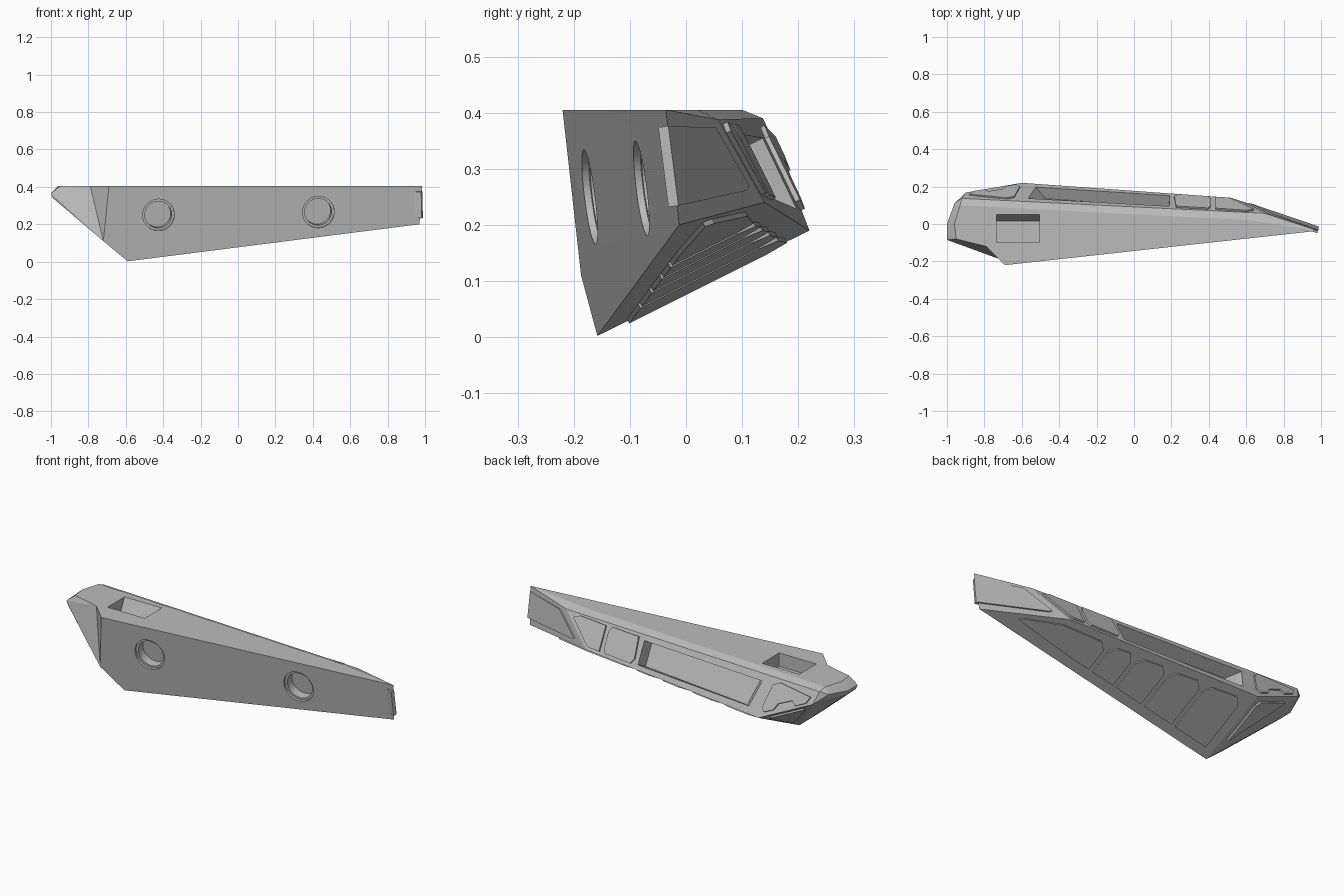
import bpy, bmesh
from math import radians
from mathutils import Vector

if "Cube" in bpy.data.objects:
    bpy.data.objects.remove(bpy.data.objects["Cube"], do_unlink=True)

GREY = (0.5, 0.5, 0.5, 1)
metal = bpy.data.materials.new("plain_grey")
metal.use_nodes = True
metal.diffuse_color = GREY
metal.node_tree.nodes["Principled BSDF"].inputs["Base Color"].default_value = GREY


def finish(name, bm):
    bmesh.ops.recalc_face_normals(bm, faces=bm.faces)
    mesh = bpy.data.meshes.new(name)
    bm.to_mesh(mesh)
    bm.free()
    mesh.materials.append(metal)
    obj = bpy.data.objects.new(name, mesh)
    bpy.context.collection.objects.link(obj)
    return obj


def hull(name, points):
    bm = bmesh.new()
    for p in points:
        bm.verts.new(p)
    result = bmesh.ops.convex_hull(bm, input=bm.verts)
    loose = [v for v in bm.verts if not v.link_faces]
    bmesh.ops.delete(bm, geom=loose, context='VERTS')
    bmesh.ops.dissolve_limit(bm, angle_limit=radians(0.5), verts=bm.verts, edges=bm.edges)
    return finish(name, bm)


def combine(target, tool, operation):
    mod = target.modifiers.new("combine", 'BOOLEAN')
    mod.operation, mod.solver, mod.object = operation, 'EXACT', tool
    bpy.context.view_layer.objects.active = target
    bpy.ops.object.modifier_apply(modifier=mod.name)
    bpy.data.objects.remove(tool, do_unlink=True)


def plane(a, b, c, outward):
    a, b, c = Vector(a), Vector(b), Vector(c)
    n = (b - a).cross(c - a).normalized()
    return a, n if n.dot(Vector(outward)) > 0 else -n


def on_plane(pair, pl, axis):
    """Fill in the missing coordinate so that the point lies on the plane."""
    p = list(pair)
    p.insert(axis, 0)
    p = Vector(p)
    p[axis] = (pl[0] - p).dot(pl[1]) / pl[1][axis]
    return p


def plate(name, outline, pl, axis=2, up=0.009, down=0.01, slide=None):
    """Prism over an outline on a plane; slide moves chosen inner corners."""
    bm = bmesh.new()
    base = [on_plane(q, pl, axis) for q in outline]
    top = [bm.verts.new(p + pl[1] * up) for p in base]
    low = []
    for i, p in enumerate(base):
        shift = Vector((slide or {}).get(i, (0, 0, 0)))
        low.append(bm.verts.new(p - pl[1] * down + shift))
    bm.faces.new(top)
    bm.faces.new(low[::-1])
    for i in range(len(top)):
        j = (i + 1) % len(top)
        bm.faces.new((top[i], low[i], low[j], top[j]))
    return finish(name, bm)


# Key corners
front_top, front_side, keel = (-.69, -.22, .405), (-.72, -.187, .11), (-.59, -.158, .002)
step_top = (-.79, -.12, .405)
tip_top, tip_low = (.985, -.036, .405), (.97, -.012, .2)
ridge_back, ridge_tip = (-.6, .22, .19), (.52, .14, .24)
edge_nose, edge_tip = (-.92, .137, .39), (.7, .057, .388)
top_nose, top_tip = (-.93, .1, .405), (.62, .02, .405)
nose_ridge = (-.9, .168, .325)

back = plane(ridge_back, ridge_tip, edge_tip, (0, 1, 0))
under = plane(keel, tip_low, ridge_tip, (0, 0, -1))
nose_under = plane(keel, ridge_back, nose_ridge, (-1, 0, -1))
tip_face = plane(ridge_tip, tip_low, edge_tip, (1, 1, 0))
front = plane(front_top, keel, tip_top, (0, -1, 0))

# Main wedge and nose, joined
body = hull("wedge_body", [front_top, front_side, keel, step_top, tip_top, tip_low,
                           ridge_back, ridge_tip, edge_nose, edge_tip,
                           top_nose, top_tip, nose_ridge])
nose = hull("nose", [step_top, front_side, keel, ridge_back, nose_ridge, edge_nose, top_nose,
                     (-.95, -.08, .405), (-.96, 0, .405), (-1, -.085, .365), (-.99, -.083, .34),
                     (-1, 0, .365), (-.99, 0, .34), (-.96, .11, .375)])
combine(body, nose, 'UNION')

# Two stepped round sockets in the front face
for x, z in ((-.425, .25), (.43, .265)):
    centre = on_plane((x, z), front, 1)
    for radius, depth in ((.085, .012), (.072, .06)):
        bm = bmesh.new()
        bmesh.ops.create_cone(bm, cap_ends=True, segments=40, radius1=radius,
                              radius2=radius, depth=depth * 2)
        cutter = finish("socket_cutter", bm)
        cutter.matrix_world = front[1].to_track_quat('Z', 'Y').to_matrix().to_4x4()
        cutter.location = centre
        bpy.context.view_layer.update()
        combine(body, cutter, 'DIFFERENCE')

# Pocket in the top with one sloping wall
pocket = [(x, y, z) for x in (-.735, -.505)
          for y, z in ((-.1, .45), (-.1, .33), (.015, .33), (.05, .405), (.05, .45))]
combine(body, hull("pocket_cutter", pocket), 'DIFFERENCE')

# Long recess in the back face
recess = plate("recess_cutter", [(-.55, .198), (-.59, .137), (.19, .095), (.19, .152)],
               back, up=.03, down=.07, slide={0: (.08, 0, 0), 1: (.08, 0, 0)})
combine(body, recess, 'DIFFERENCE')

# Raised panels on the back
plate("back_square_panel", [(.225, .088), (.395, .078), (.41, .09), (.41, .13),
                            (.395, .141), (.235, .152), (.215, .14)], back)
plate("back_pointed_panel", [(.435, .077), (.6, .066), (.64, .072), (.52, .129),
                             (.5, .134), (.435, .138)], back)
plate("nose_back_panel", [(-.88, .152), (-.86, .168), (-.8, .178), (-.78, .167), (-.7, .18),
                          (-.68, .196), (-.63, .204), (-.61, .195), (-.64, .14),
                          (-.68, .132)], back)

# Raised panel on the tip face, outlined in y and z
plate("tip_panel", [(-.04, .375), (.045, .372), (.105, .268), (.1, .26), (-.022, .233)],
      tip_face, axis=0)


# Row of raised panels along the underside
def low_edge(x):
    return -.11 + .095 * (x + .59)


def high_edge(x):
    return .18 - .071 * (x + .6)


for i, (a, b) in enumerate(((-.54, -.33), (-.305, -.12), (-.095, .075), (.1, .24))):
    c = .035
    plate(f"under_panel_{i + 1}", [(a, low_edge(a)), (b, low_edge(b)), (b, high_edge(b) - c),
                                   (b - c, high_edge(b)), (a + c, high_edge(a)),
                                   (a, high_edge(a) - c)], under)
plate("under_panel_5", [(.265, low_edge(.265)), (.4, low_edge(.4)), (.76, .03), (.74, .045),
                        (.53, .105), (.3, high_edge(.3)), (.265, high_edge(.265) - .035)], under)
plate("nose_under_panel", [(-.63, -.05), (-.63, .165), (-.65, .18), (-.83, .145),
                           (-.82, .125)], nose_under)

# Crisp edges with smooth sockets
bpy.ops.object.select_all(action='DESELECT')
body.select_set(True)
bpy.context.view_layer.objects.active = body
bpy.ops.object.shade_smooth_by_angle(angle=radians(12))
